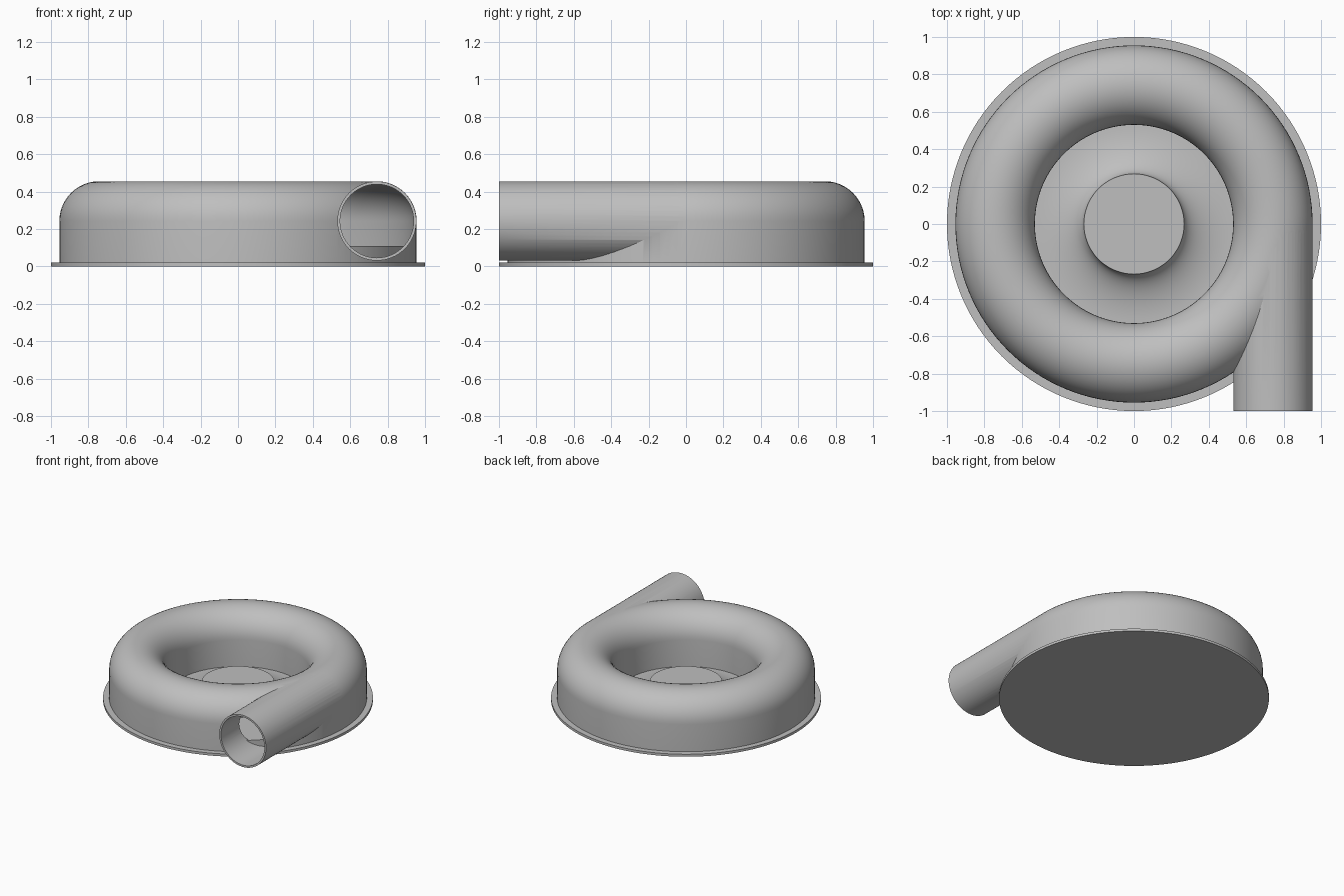
import bpy, bmesh, math
from mathutils import Matrix

cube = bpy.data.objects.get("Cube")
if cube:
    bpy.data.objects.remove(cube, do_unlink=True)

grey = bpy.data.materials.new("light_grey")
GREY = (0.52, 0.52, 0.52, 1)
grey.diffuse_color = GREY
grey.use_nodes = True
grey.node_tree.nodes["Principled BSDF"].inputs["Base Color"].default_value = GREY

MID, TUBE, AXIS_Z = 0.7425, 0.2125, 0.2425   # channel centre radius, half width, height
WALL = 0.016
FLOOR = 0.11
SEGMENTS = 128


def finish(name, bm):
    bmesh.ops.recalc_face_normals(bm, faces=bm.faces)
    mesh = bpy.data.meshes.new(name)
    bm.to_mesh(mesh)
    bm.free()
    mesh.materials.append(grey)
    obj = bpy.data.objects.new(name, mesh)
    bpy.context.collection.objects.link(obj)
    return obj


def revolve(name, profile, closed=True):
    """Spin a (radius, height) profile around z."""
    bm = bmesh.new()
    verts = [bm.verts.new((r, 0, z)) for r, z in profile]
    pairs = list(zip(verts, verts[1:] + verts[:1]))
    edges = [bm.edges.new(p) for p in (pairs if closed else pairs[:-1])]
    bmesh.ops.spin(bm, geom=verts + edges, cent=(0, 0, 0), axis=(0, 0, 1),
                   angle=math.tau, steps=SEGMENTS, use_duplicate=False)
    bmesh.ops.remove_doubles(bm, verts=bm.verts, dist=1e-5)
    return finish(name, bm)


def arch(half_width, bottom, steps=24):
    """Straight sided section with a round top."""
    pts = [(MID + half_width, bottom)]
    for i in range(steps + 1):
        a = math.pi * i / steps
        pts.append((MID + half_width * math.cos(a), AXIS_Z + half_width * math.sin(a)))
    return pts + [(MID - half_width, bottom)]


def pipe(name, radius, y0, y1):
    bm = bmesh.new()
    place = Matrix.Translation((MID, (y0 + y1) / 2, AXIS_Z)) @ Matrix.Rotation(math.pi / 2, 4, 'X')
    bmesh.ops.create_cone(bm, cap_ends=True, segments=64, radius1=radius, radius2=radius,
                          depth=y1 - y0, matrix=place)
    return finish(name, bm)


def combine(target, other, operation):
    mod = target.modifiers.new(operation.lower(), 'BOOLEAN')
    mod.object, mod.operation, mod.solver = other, operation, 'EXACT'
    bpy.context.view_layer.objects.active = target
    bpy.ops.object.modifier_apply(modifier=mod.name)
    bpy.data.objects.remove(other, do_unlink=True)


def smooth(obj):
    bpy.ops.object.select_all(action='DESELECT')
    obj.select_set(True)
    bpy.context.view_layer.objects.active = obj
    bpy.ops.object.shade_smooth_by_angle(angle=math.radians(30))


# Volute housing with tangential outlet, hollowed through the pipe
housing = revolve("volute_housing", arch(TUBE, 0.005))
combine(housing, pipe("outlet_pipe", TUBE - 0.001, -1.0, 0.02), 'UNION')
combine(housing, pipe("outlet_bore", TUBE - WALL, -1.1, 0.01), 'DIFFERENCE')
combine(housing, revolve("channel_hollow", arch(TUBE - WALL + 0.001, FLOOR - 0.02)), 'DIFFERENCE')
smooth(housing)

# Raised channel floor that closes the lower part of the bore
inner, outer = MID - TUBE + 0.003, MID + TUBE - 0.003
smooth(revolve("channel_floor", [(inner, 0.01), (outer, 0.01), (outer, FLOOR), (inner, FLOOR)]))

# Central hub flaring down to the plate
HUB_R, HUB_Z, FOOT_R, FOOT_Z = 0.268, 0.15, 0.535, 0.025
hub = [(0, HUB_Z)]
for i in range(17):
    t = math.pi / 2 * i / 16
    hub.append((FOOT_R - (FOOT_R - HUB_R) * math.cos(t), HUB_Z - (HUB_Z - FOOT_Z) * math.sin(t)))
hub += [(FOOT_R, 0.01), (0, 0.01)]
smooth(revolve("hub", hub, closed=False))

# Base plate
smooth(revolve("base_plate", [(0, 0), (1, 0), (1, 0.02), (0, 0.02)], closed=False))
